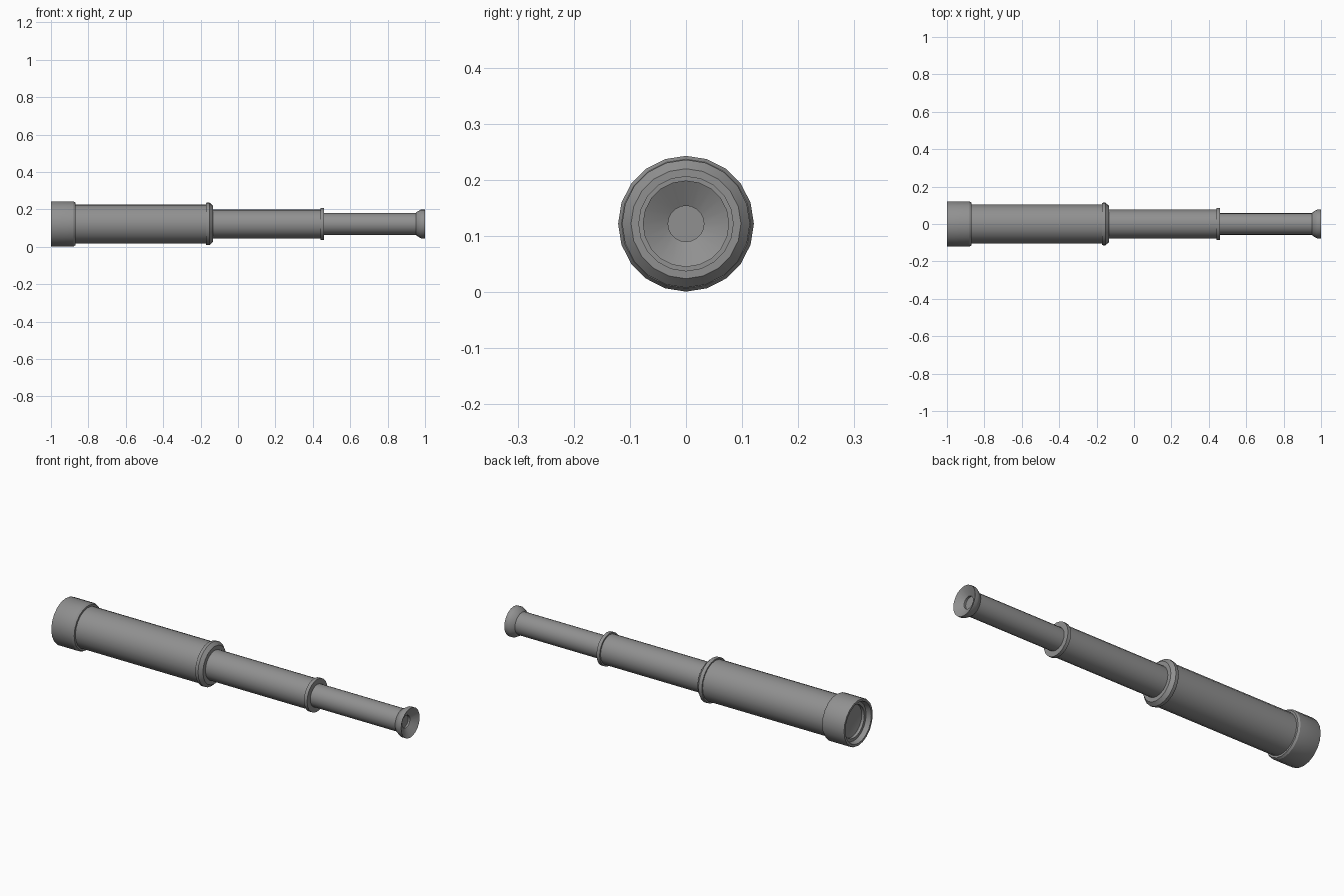
import bpy, bmesh, math

SIDES = 20
AXIS_Z = 0.122

if "Cube" in bpy.data.objects:
    bpy.data.objects.remove(bpy.data.objects["Cube"])

grey = bpy.data.materials.new("grey_metal")
grey.use_nodes = True
colour = (0.28, 0.28, 0.28, 1)
grey.diffuse_color = colour
grey.node_tree.nodes["Principled BSDF"].inputs["Base Color"].default_value = colour


def lathe(name, profile):
    """Spin (x, radius) points around the long axis; zero radius closes to a point."""
    bm = bmesh.new()
    rings = []
    for x, r in profile:
        if r == 0:
            rings.append([bm.verts.new((x, 0, AXIS_Z))] * SIDES)
            continue
        ring = []
        for i in range(SIDES):
            a = math.tau * i / SIDES
            ring.append(bm.verts.new((x, r * math.sin(a), AXIS_Z + r * math.cos(a))))
        rings.append(ring)
    for a, b in zip(rings, rings[1:]):
        for i in range(SIDES):
            j = (i + 1) % SIDES
            corners = list(dict.fromkeys((a[i], a[j], b[j], b[i])))
            bm.faces.new(corners)
    bmesh.ops.recalc_face_normals(bm, faces=bm.faces)
    mesh = bpy.data.meshes.new(name)
    bm.to_mesh(mesh)
    bm.free()
    mesh.materials.append(grey)
    obj = bpy.data.objects.new(name, mesh)
    bpy.context.collection.objects.link(obj)
    bpy.ops.object.select_all(action='DESELECT')
    obj.select_set(True)
    bpy.context.view_layer.objects.active = obj
    bpy.ops.object.shade_smooth_by_angle(angle=math.radians(30))


# Front cap with stepped rim and recessed lens
lathe("objective_cap", [
    (-0.94, 0), (-0.96, 0.085), (-0.975, 0.085), (-0.975, 0.10), (-1, 0.107),
    (-1, 0.119), (-0.995, 0.121), (-0.88, 0.121), (-0.87, 0.115), (-0.87, 0.10)])

# Widest tube
lathe("main_tube", [(-0.88, 0.105), (-0.16, 0.105)])

# Collar at the end of the widest tube
lathe("main_collar", [
    (-0.17, 0.10), (-0.17, 0.112), (-0.165, 0.114), (-0.152, 0.114),
    (-0.135, 0.098), (-0.135, 0.07)])

# Middle draw tube and its ring
lathe("middle_tube", [(-0.15, 0.077), (0.45, 0.077)])
lathe("middle_ring", [
    (0.442, 0.07), (0.442, 0.085), (0.46, 0.085), (0.46, 0.05)])

# Narrow draw tube
lathe("eye_tube", [(0.45, 0.058), (0.96, 0.058)])

# Flared eyepiece with dished face and small lens
lathe("eyepiece", [
    (0.95, 0.055), (0.955, 0.063), (0.975, 0.075), (0.98, 0.077), (1, 0.077),
    (0.975, 0.032), (0.965, 0.032), (0.965, 0)])
